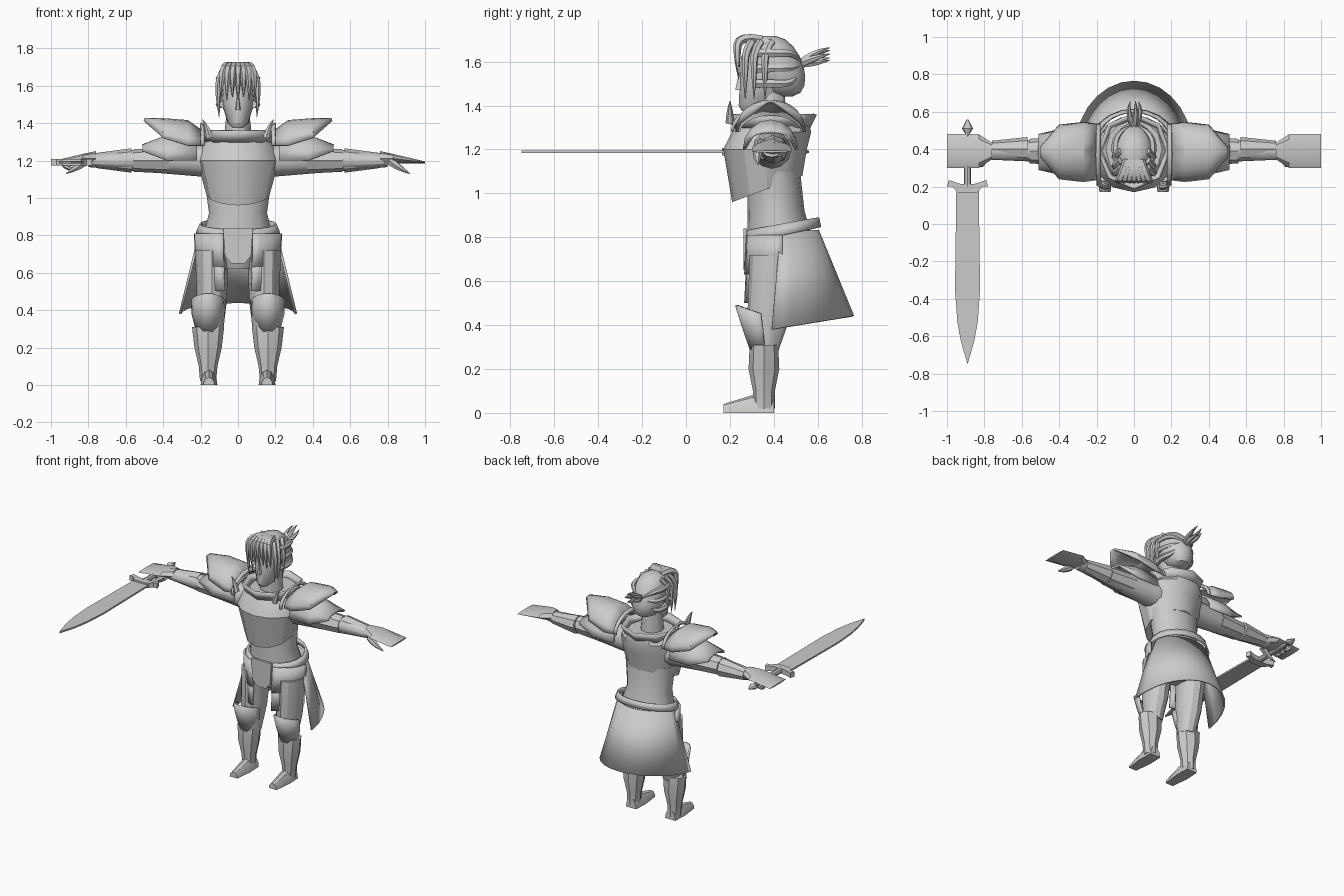
import bpy, bmesh, math

cube = bpy.data.objects.get("Cube")
if cube:
    bpy.data.objects.remove(cube, do_unlink=True)

COLOUR = (.6, .6, .6, 1)
grey = bpy.data.materials.new("plain grey")
grey.use_nodes = True
grey.diffuse_color = COLOUR
grey.node_tree.nodes["Principled BSDF"].inputs["Base Color"].default_value = COLOUR
parts = []


def add_part(name, mesh, mirror=False, shell=False):
    """Register a mesh as a part, optionally mirrored left to right or given sheet thickness."""
    part = bpy.data.objects.new(name, mesh)
    bpy.context.collection.objects.link(part)
    mesh.materials.clear()
    mesh.materials.append(grey)
    if shell:
        modifier = part.modifiers.new("thickness", 'SOLIDIFY')
        modifier.thickness, modifier.offset = .013, 0
    if mirror:
        modifier = part.modifiers.new("mirror", 'MIRROR')
        modifier.use_mirror_merge = False
    parts.append(part)


def finish(bm, name, **options):
    bmesh.ops.recalc_face_normals(bm, faces=bm.faces)
    mesh = bpy.data.meshes.new(name)
    bm.to_mesh(mesh)
    bm.free()
    add_part(name, mesh, **options)


def loft(name, centre, sections, sides=12, axis='z', arc=None, shell=False, **options):
    """Skin ellipses given as (position, half width, half depth, offset, tilt) along an axis."""
    bm = bmesh.new()
    start, end = arc or (0, 360)
    count = sides + 1 if arc else sides
    rings = []
    for position, width, depth, *extra in sections:
        offset = extra[0] if extra else 0
        tilt = extra[-1] if len(extra) > 1 else 0
        ring = []
        for step in range(count):
            angle = math.radians(start + (end - start) * step / sides)
            u = centre[0] + width * math.cos(angle)
            v = centre[1] + offset + depth * math.sin(angle)
            along = position + tilt * math.sin(angle)
            place = {'x': (along, u, v), 'y': (u, along, v), 'z': (u, v, along)}[axis]
            ring.append(bm.verts.new(place))
        rings.append(ring)
    for lower, upper in zip(rings, rings[1:]):
        for step in range(sides):
            after = (step + 1) % count
            bm.faces.new((lower[step], lower[after], upper[after], upper[step]))
    if not shell:
        bm.faces.new(rings[0])
        bm.faces.new(rings[-1])
        bmesh.ops.holes_fill(bm, edges=bm.edges)
    finish(bm, name, shell=shell, **options)


def plate(name, half_outline, axis, middle, level, thickness):
    """Extrude an outline, symmetric about x = middle, along y or z."""
    outline = [(middle + u, v) for u, v in half_outline]
    outline += [(middle - u, v) for u, v in reversed(half_outline) if u]
    bm = bmesh.new()
    base = level - thickness / 2
    corners = [(u, base, v) if axis == 'y' else (u, v, base) for u, v in outline]
    face = bm.faces.new([bm.verts.new(corner) for corner in corners])
    result = bmesh.ops.extrude_face_region(bm, geom=[face])
    moved = [item for item in result["geom"] if isinstance(item, bmesh.types.BMVert)]
    push = (0, thickness, 0) if axis == 'y' else (0, 0, thickness)
    bmesh.ops.translate(bm, verts=moved, vec=push)
    finish(bm, name)


def strand(name, path, thickness, **options):
    """Curved tube which tapers to a point."""
    curve = bpy.data.curves.new(name, 'CURVE')
    curve.dimensions = '3D'
    curve.bevel_depth, curve.bevel_resolution = 1, 1
    curve.resolution_u = 3
    curve.use_fill_caps = True
    spline = curve.splines.new('NURBS')
    spline.points.add(len(path) - 1)
    for index, point in enumerate(path):
        fraction = index / (len(path) - 1)
        spline.points[index].co = (*point, 1)
        spline.points[index].radius = thickness * (1.1 - fraction ** 3)
    spline.order_u = 3
    spline.use_endpoint_u = True
    helper = bpy.data.objects.new("curve_helper", curve)
    bpy.context.collection.objects.link(helper)
    depsgraph = bpy.context.evaluated_depsgraph_get()
    mesh = bpy.data.meshes.new_from_object(helper.evaluated_get(depsgraph))
    bpy.data.objects.remove(helper, do_unlink=True)
    add_part(name, mesh, **options)


# Torso armour
loft("abdomen", (0, .4), [(.78, .19, .15, .03), (.92, .155, .13, .01), (1.1, .18, .12)], sides=16)
loft("breastplate", (0, .4), [(1.02, .17, .16, -.03, .06), (1.2, .22, .19, -.04),
                              (1.28, .2, .18, -.01), (1.32, .15, .16)])
loft("collar", (0, .39), [(1.3, .17, .17), (1.36, .19, .2)], sides=8, shell=True)
loft("neck", (0, .38), [(1.28, .08, .08), (1.46, .06, .07)])

# Belt, skirt and hip plates
loft("belt", (0, .44), [(.81, .22, .17, 0, .035), (.86, .2, .16, 0, .03)], sides=20, shell=True)
loft("pelvis", (0, .42), [(.62, .08, .08), (.8, .19, .15)])
loft("back_skirt", (0, .39), [(.38, .31, .37, 0, .06), (.83, .2, .17, .04)],
     sides=14, arc=(0, 180), shell=True)
for name, bottom, width in (("lower_hip_plate", .52, .21), ("upper_hip_plate", .65, .22)):
    loft(name, (0, .44), [(bottom, width, .18, 0, .02), (bottom + .16, width + .01, .17)],
         sides=7, arc=(290, 360), shell=True, mirror=True)
plate("front_flap", [(.035, .65), (.07, .69), (.08, .84)], axis='y', middle=0, level=.27, thickness=.015)

# Legs
loft("thigh", (.14, .38), [(.72, .09, .12, .03), (.45, .08, .1), (.28, .06, .06, -.02)], mirror=True)
loft("knee_guard", (.16, .38), [(.28, .06, .08), (.38, .085, .115), (.44, .09, .15, 0, -.05)],
     sides=8, arc=(195, 345), shell=True, mirror=True)
loft("shin_guard", (.16, .355), [(.02, .043, .05), (.1, .05, .05), (.2, .073, .07), (.31, .086, .065)],
     sides=8, mirror=True)
loft("boot", (.155, 0), [(.17, .03, .04), (.3, .045, .08), (.4, .04, .07)],
     sides=6, axis='y', arc=(0, 180), mirror=True)

# Shoulder armour
dome = dict(axis='x', arc=(0, 180), shell=True, mirror=True)
loft("upper_pauldron", (.385, 1.28), [(.2, .145, .08), (.27, .155, .13), (.4, .14, .1, .04),
                                      (.5, .02, .01, .13)], sides=10, **dome)
loft("lower_pauldron", (.385, 1.2), [(.22, .12, .13), (.38, .12, .13), (.51, .09, .03, .05)],
     sides=8, **dome)
loft("shoulder_rim", (.37, 1.28), [(.18, .16, .1), (.2, .16, .12)], sides=10, **dome)
strand("collar_fin", [(.15, .2, 1.32), (.16, .2, 1.37), (.19, .2, 1.42)], .018, mirror=True)

# Arms and hands
loft("arm", (.39, 1.2), [(.15, .09, .09), (.57, .055, .055), (.8, .045, .035)], axis='x', mirror=True)
loft("elbow_guard", (.39, 1.2), [(.37, .08, .07), (.56, .065, .06)], sides=8, axis='x', mirror=True)
loft("bracer", (.4, 1.2), [(.57, .065, .065), (.76, .045, .04)], sides=8, axis='x', mirror=True)
loft("hand", (.39, 1.21), [(.76, .045, .04), (.83, .09, .025), (1, .09, .005, -.02)],
     sides=8, axis='x', mirror=True)
strand("thumb", [(.81, .33, 1.2), (.86, .32, 1.16), (.92, .33, 1.13)], .022, mirror=True)
for finger in range(3):
    y = .36 + finger * .045
    strand("gripping_finger", [(-.93, y, 1.2), (-.93, y, 1.15), (-.87, y, 1.16)], .018)

# Sword
grip_centre = (-.89, 1.19)
flat = dict(axis='z', middle=grip_centre[0], level=grip_centre[1])
plate("sword_blade", [(.06, .19), (.067, -.35), (.055, -.52), (.035, -.63), (0, -.75)],
      thickness=.012, **flat)
plate("sword_guard", [(.05, .165), (.08, .2), (.11, .2), (.1, .235), (.04, .215)],
      thickness=.035, **flat)
loft("sword_grip", grip_centre, [(.2, .02, .02), (.48, .016, .016)], sides=8, axis='y')
loft("sword_pommel", grip_centre, [(.48, .01, .01), (.51, .03, .02), (.56, .005, .005)],
     sides=8, axis='y')

# Head and face
loft("head", (0, .37), [(1.375, .03, .03, -.085), (1.4, .055, .08, -.05), (1.5, .085, .11, -.015),
                        (1.62, .095, .12), (1.7, .06, .08)], sides=16)
loft("nose", (0, .25), [(1.47, .015, .03), (1.55, .005, .01)], sides=6)

# Hair: a rounded cap leaning forward, with locks over it
cap = []
for step in range(-4, 5):
    rise = math.sin(step * math.pi / 9)
    spread = math.cos(step * math.pi / 9) ** .7
    cap.append((1.58 + rise * .14, .107 * spread, .125 * spread, -.04 * rise))
loft("hair_cap", (0, .41), cap, sides=16)
for lock in range(-3, 4):
    x = lock * .03
    strand("fringe_lock", [(x * .4, .34, 1.7), (x * .8, .24, 1.72), (x, .23, 1.63),
                           (x, .24, 1.52 + lock % 2 * .02)], .021)
for y in (.27, .31, .36):
    strand("side_lock", [(.07, y + .03, 1.69), (.1, y, 1.65), (.11, y, 1.55), (.1, y, 1.43)],
           .018, mirror=True)
for z in (1.5, 1.57, 1.64):
    strand("swept_lock", [(.08, .31, z), (.11, .4, z), (.08, .5, z), (.01, .53, 1.59)],
           .02, mirror=True)
strand("hair_tie", [(0, .49, 1.59), (0, .53, 1.59), (0, .57, 1.6)], .03)
for lock in range(5):
    turn = lock * math.tau / 5
    x, z = .05 * math.cos(turn), 1.62 + .03 * math.sin(turn)
    strand("ponytail_lock", [(0, .52, 1.59), (x, .59, z), (x / 2, .655, z + .015)], .018)

# Smooth shading with crisp armour edges
bpy.ops.object.select_all(action='DESELECT')
for part in parts:
    part.select_set(True)
bpy.context.view_layer.objects.active = parts[0]
bpy.ops.object.shade_smooth_by_angle(angle=math.radians(30))
